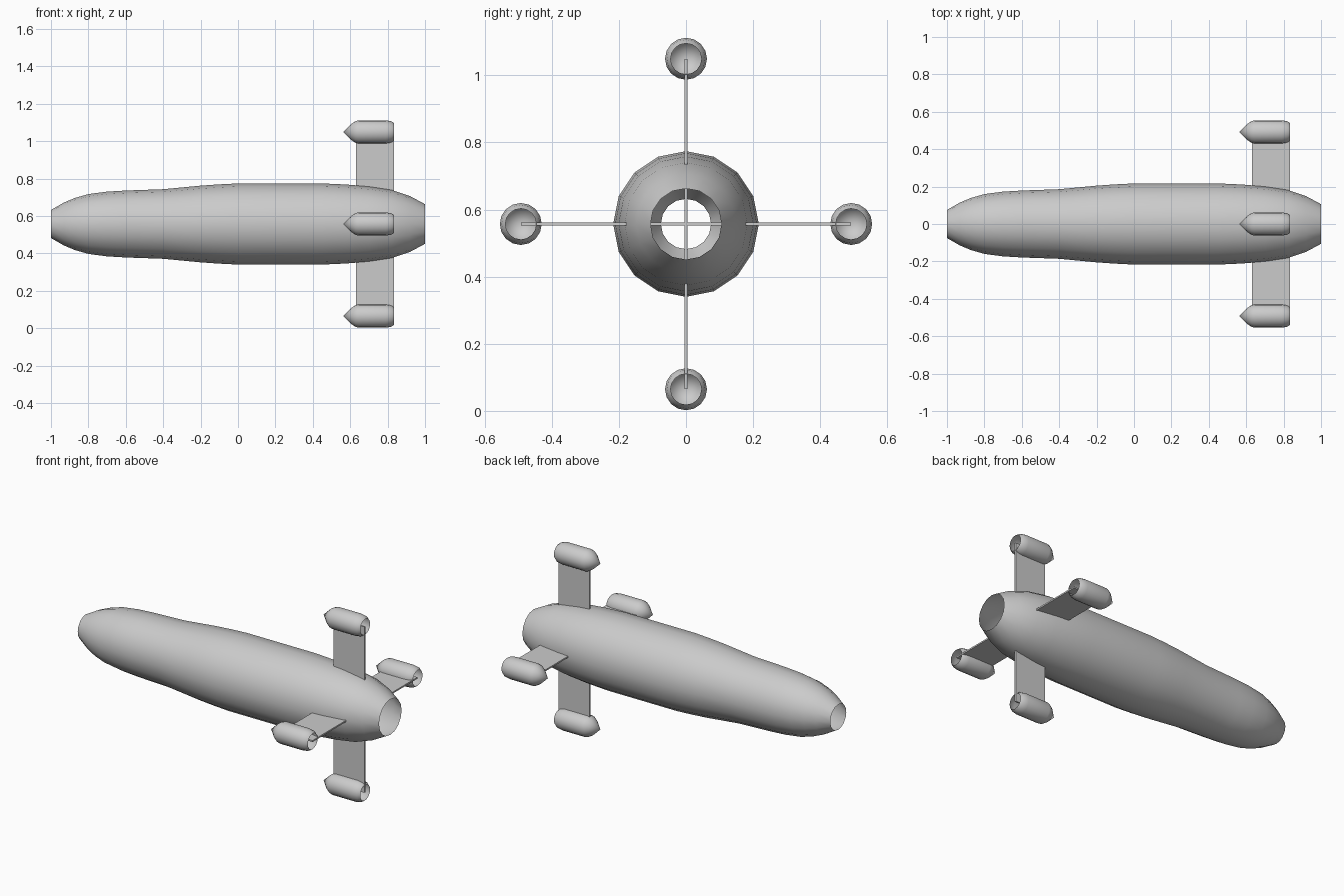
import bpy, bmesh, math
from mathutils import Vector, Matrix

old = bpy.data.objects.get("Cube")
if old:
    bpy.data.objects.remove(old, do_unlink=True)

AXIS_Z = 0.557      # height of the hull's long axis
POD_OFFSET = 0.492  # hull axis to pod axis
SIDES = 16

grey = bpy.data.materials.new("light grey")
grey.use_nodes = True
grey.diffuse_color = (0.6, 0.6, 0.6, 1)
grey.node_tree.nodes["Principled BSDF"].inputs["Base Color"].default_value = (0.6, 0.6, 0.6, 1)


def finish(name, bm, smooth_angle):
    mesh = bpy.data.meshes.new(name)
    bm.to_mesh(mesh)
    bm.free()
    mesh.materials.append(grey)
    obj = bpy.data.objects.new(name, mesh)
    bpy.context.collection.objects.link(obj)
    bpy.ops.object.select_all(action='DESELECT')
    obj.select_set(True)
    bpy.context.view_layer.objects.active = obj
    bpy.ops.object.shade_smooth_by_angle(angle=math.radians(smooth_angle))
    return obj


def lathe(name, profile, centre, smooth_angle):
    """Open shell turned around an axis along x; profile holds (x, radius)."""
    bm = bmesh.new()
    verts = [bm.verts.new((x, 0, r)) for x, r in profile]
    edges = [bm.edges.new(pair) for pair in zip(verts, verts[1:])]
    bmesh.ops.spin(bm, geom=verts + edges, cent=(0, 0, 0), axis=(1, 0, 0),
                   angle=math.tau, steps=SIDES, use_merge=True)
    bmesh.ops.remove_doubles(bm, verts=bm.verts, dist=0.0005)
    bmesh.ops.recalc_face_normals(bm, faces=bm.faces)
    # Make sure the shell faces away from its axis
    if sum(f.normal.dot(Vector((0, *f.calc_center_median().yz))) for f in bm.faces) < 0:
        bmesh.ops.reverse_faces(bm, faces=bm.faces)
    bmesh.ops.translate(bm, verts=bm.verts, vec=centre)
    return finish(name, bm, smooth_angle)


# Hull: hollow tube, open at nose and tail
hull_profile = [(-1, 0.075), (-0.93, 0.115), (-0.87, 0.14), (-0.8, 0.16),
                (-0.7, 0.173), (-0.6, 0.179), (-0.4, 0.186), (-0.2, 0.205),
                (-0.1, 0.212), (0, 0.217), (0.45, 0.217), (0.58, 0.211),
                (0.7, 0.201), (0.82, 0.183), (0.92, 0.149), (1, 0.106)]
lathe("hull", hull_profile, (0, 0, AXIS_Z), 40)

# Four fins, each carrying a pod with a pointed nose and an open tail
pod_profile = [(0.562, 0), (0.61, 0.046), (0.628, 0.058), (0.645, 0.0625),
               (0.79, 0.0625), (0.82, 0.057), (0.835, 0.046)]
for i, side in enumerate(("top", "right", "bottom", "left")):
    turn = Matrix.Rotation(i * math.pi / 2, 4, 'X')
    offset = turn @ Vector((0, 0, POD_OFFSET))
    lathe(side + "_pod", pod_profile, offset + Vector((0, 0, AXIS_Z)), 50)

    bm = bmesh.new()
    bmesh.ops.create_cube(bm, size=1)
    bmesh.ops.scale(bm, vec=(0.204, 0.009, POD_OFFSET), verts=bm.verts)
    bmesh.ops.translate(bm, vec=(0.732, 0, POD_OFFSET / 2), verts=bm.verts)
    bmesh.ops.transform(bm, matrix=Matrix.Translation((0, 0, AXIS_Z)) @ turn, verts=bm.verts)
    finish(side + "_fin", bm, 30)
